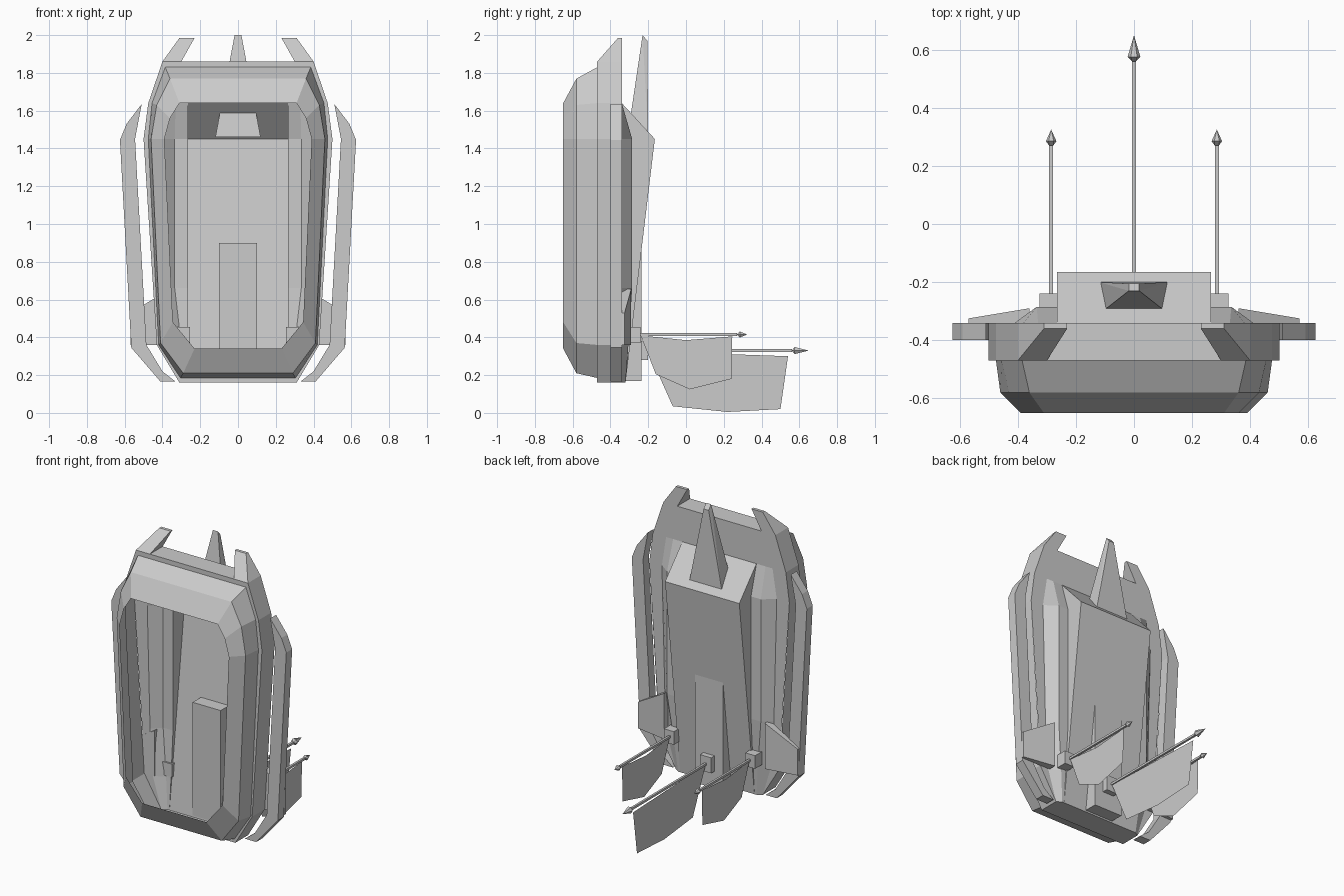
import bpy, bmesh, math
from mathutils import Vector

cube = bpy.data.objects.get("Cube")
if cube:
    bpy.data.objects.remove(cube)

grey = bpy.data.materials.new("plain grey")
grey.use_nodes = True
COL = (0.6, 0.6, 0.6, 1)
grey.diffuse_color = COL
grey.node_tree.nodes["Principled BSDF"].inputs["Base Color"].default_value = COL


def finish(name, bm):
    bmesh.ops.remove_doubles(bm, verts=bm.verts, dist=0.0005)
    bmesh.ops.recalc_face_normals(bm, faces=bm.faces)
    me = bpy.data.meshes.new(name)
    bm.to_mesh(me)
    bm.free()
    me.materials.append(grey)
    ob = bpy.data.objects.new(name, me)
    bpy.context.collection.objects.link(ob)
    return ob


def face(bm, pts):
    # skip collapsed corners, then add the polygon
    clean = []
    for p in map(Vector, pts):
        if all((p - q).length > 0.001 for q in clean):
            clean.append(p)
    if len(clean) > 2:
        bm.faces.new([bm.verts.new(p) for p in clean])


def flip(p):
    return (-p[0], p[1], p[2])


def solid(name, pts, side=1):
    # convex block around its corner points
    bm = bmesh.new()
    for x, y, z in pts:
        bm.verts.new((x * side, y, z))
    res = bmesh.ops.convex_hull(bm, input=bm.verts)
    bmesh.ops.delete(bm, geom=[v for v in bm.verts if not v.link_faces], context='VERTS')
    bmesh.ops.dissolve_limit(bm, angle_limit=0.01, verts=bm.verts, edges=bm.edges)
    return finish(name, bm)


def box(name, x0, x1, y0, y1, z0, z1, side=1):
    return solid(name, [(x, y, z) for x in (x0, x1) for y in (y0, y1) for z in (z0, z1)], side)


def plate(name, outline, y0, y1, side):
    # extruded outline in the x-z plane
    bm = bmesh.new()
    f = bm.faces.new([bm.verts.new((x * side, y0, z)) for x, z in outline])
    ext = bmesh.ops.extrude_face_region(bm, geom=[f])
    bmesh.ops.translate(bm, vec=(0, y1 - y0, 0),
                        verts=[g for g in ext['geom'] if isinstance(g, bmesh.types.BMVert)])
    return finish(name, bm)


# Hollow hull: right half outlines lofted from the front opening to the flange
opening = [(.31, 1.64), (.36, 1.56), (.39, 1.45), (.345, .48), (.23, .34)]
shoulder = [(.36, 1.77), (.43, 1.63), (.46, 1.45), (.41, .37), (.29, .21)]
collar = [(.385, 1.83), (.455, 1.64), (.475, 1.45), (.42, .36), (.305, .185)]
rim = [(.40, 1.86), (.475, 1.64), (.5, 1.45), (.43, .36), (.31, .16)]
rings = []
for outline, y in ((opening, -.65), (shoulder, -.58), (collar, -.47), (rim, -.47), (rim, -.34)):
    half = [(x, y, z) for x, z in outline]
    rings.append(half + [flip(p) for p in reversed(half)])
bm = bmesh.new()
for a, b in zip(rings, rings[1:]):
    for i in range(len(a)):
        j = (i + 1) % len(a)
        face(bm, [a[i], a[j], b[j], b[i]])
finish("hull_shell", bm)

# Back wall: each row runs from the rim over the side ridge to the deep centre box
rows = []
for z, rim_x, foot_x, ridge_x, ridge_y, wall_y in (
        (1.64, .475, .38, .33, -.34, -.34),
        (1.45, .5, .41, .335, -.285, -.165),
        (.66, .447, .39, .335, -.285, -.26),
        (.36, .43, .37, .30, -.305, -.296),
        (.16, .31, .31, .28, -.32, -.32)):
    rows.append([(rim_x, -.34, z), (foot_x, -.34, z), (ridge_x, ridge_y, z),
                 (.265, ridge_y, z), (.265, wall_y, z)])
bm = bmesh.new()
for a, b in zip(rows, rows[1:]):
    for i in range(4):
        quad = [a[i], a[i + 1], b[i + 1], b[i]]
        face(bm, quad)
        face(bm, [flip(p) for p in quad])
    face(bm, [a[4], b[4], flip(b[4]), flip(a[4])])
top = (.40, -.34, 1.86)
face(bm, [top, *rows[0], *[flip(p) for p in reversed(rows[0])], flip(top)])
low = rows[-1]
face(bm, [low[0], low[2], low[4], flip(low[4]), flip(low[2]), flip(low[0])])
finish("back_wall", bm)

# Centre parts: rear slab and tall tapered fin
box("rear_slab", -.1, .1, -.32, -.235, .17, .9)
fin = [(x, y, 1.46) for x in (-.12, .12) for y in (-.31, -.2)]
fin += [(x, y, z) for x in (-.018, .018) for y, z in ((-.23, 2), (-.205, 1.97))]
solid("top_fin", fin)

# Mirrored side parts
arm = [(.51, 1.635), (.59, 1.53), (.625, 1.445), (.565, .345), (.41, .165),
       (.33, .165), (.40, .22), (.485, .36), (.545, 1.45)]
for side, word in ((1, "left"), (-1, "right")):
    plate(word + "_arm", arm, -.40, -.34, side)
    horn = [(x, y, z) for y in (-.34, -.36)
            for x, z in ((.40, 1.86), (.31, 1.985), (.23, 1.985), (.30, 1.86))]
    solid(word + "_horn", horn + [(.40, -.47, 1.86), (.30, -.47, 1.86)], side)
    solid(word + "_side_plate", [
        (.36, -.29, .36), (.36, -.29, .655), (.36, -.34, .36), (.36, -.34, .655),
        (.57, -.325, .36), (.57, -.325, .53), (.57, -.345, .36), (.57, -.345, .53)], side)


def banner(name, x, z, start, end, tip, r, cloth):
    # square-section pole, pointed tip and hanging cloth
    s = 0.007
    box(name + "_pole", x - s, x + s, start, end, z - s, z + s)
    ring = [(x + r * math.cos(a * math.pi / 3), end + .015, z + r * math.sin(a * math.pi / 3))
            for a in range(6)]
    solid(name + "_tip", ring + [(x, tip, z), (x - s, end, z), (x + s, end, z)])
    bm = bmesh.new()
    face(bm, [(x, y, h) for y, h in cloth])
    finish(name + "_cloth", bm)


side_cloth = [(-.24, .41), (-.16, .205), (.02, .125), (.24, .18), (.245, .405), (0, .385)]
main_cloth = [(-.2, .325), (-.07, .035), (.22, .005), (.5, .02), (.54, .30), (.25, .31)]
for side, word in ((1, "left"), (-1, "right")):
    banner(word + "_banner", side * .285, .415, -.25, .27, .325, .018, side_cloth)
    box(word + "_banner_mount", .255, .325, -.31, -.24, .37, .455, side)
banner("main_banner", 0, .33, -.22, .56, .65, .022, main_cloth)
box("main_banner_mount", -.04, .04, -.3, -.2, .28, .38)
